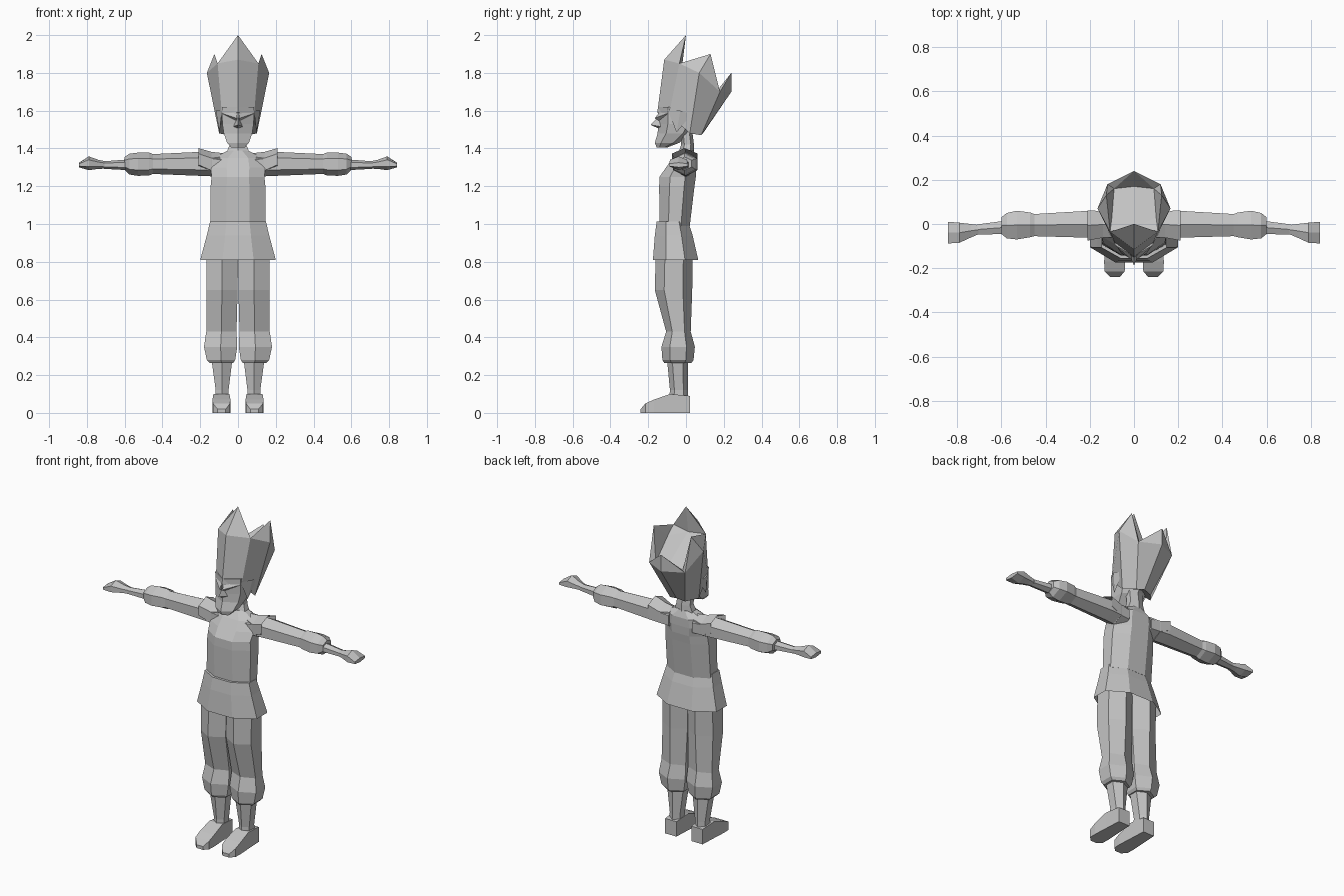
import bpy, bmesh, math

grey = bpy.data.materials.new("plain grey")
grey.diffuse_color = (0.55, 0.55, 0.55, 1)


def make(name, verts, faces, mirror=False):
    """Flat shaded mesh object, optionally mirrored across x = 0."""
    bm = bmesh.new()
    vs = [bm.verts.new(v) for v in verts]
    for f in faces:
        bm.faces.new([vs[i] for i in f])
    bmesh.ops.recalc_face_normals(bm, faces=bm.faces)
    me = bpy.data.meshes.new(name)
    bm.to_mesh(me)
    bm.free()
    me.materials.append(grey)
    ob = bpy.data.objects.new(name, me)
    bpy.context.collection.objects.link(ob)
    if mirror:
        ob.modifiers.new("Mirror", 'MIRROR').use_axis[0] = True
    return ob


def tube(name, axis, sections, n=6, turn=math.pi / 2, mirror=False, caps=(True, True)):
    """Loft of n-gons; each section is (position, u0, u1, v0, v1) extents."""
    unit = [(math.cos(turn + 2 * math.pi * i / n), math.sin(turn + 2 * math.pi * i / n)) for i in range(n)]
    mu = max(abs(p[0]) for p in unit)
    mv = max(abs(p[1]) for p in unit)
    verts, faces = [], []
    for t, u0, u1, v0, v1 in sections:
        for a, b in unit:
            u = (u0 + u1) / 2 + a / mu * (u1 - u0) / 2
            v = (v0 + v1) / 2 + b / mv * (v1 - v0) / 2
            verts.append({'x': (t, u, v), 'y': (u, t, v), 'z': (u, v, t)}[axis])
    for k in range(len(sections) - 1):
        for i in range(n):
            j = (i + 1) % n
            faces.append((k * n + i, k * n + j, (k + 1) * n + j, (k + 1) * n + i))
    if caps[0]:
        faces.append(range(n))
    if caps[1]:
        faces.append(range((len(sections) - 1) * n, len(sections) * n))
    return make(name, verts, faces, mirror)


EIGHT = math.pi / 8

# Trousers gathered below the knee
tube("trouser_leg", 'z', [
    (0.265, 0.025, 0.15, -0.115, 0.03), (0.28, 0.015, 0.165, -0.125, 0.04),
    (0.35, 0.004, 0.18, -0.13, 0.047), (0.43, 0.008, 0.168, -0.105, 0.025),
    (0.65, 0.002, 0.168, -0.165, 0.033), (0.85, 0.0, 0.168, -0.16, 0.035),
    (0.95, 0.0, 0.14, -0.14, 0.01)], mirror=True)

# Shins and feet
tube("shin", 'z', [
    (0.06, 0.05, 0.12, -0.09, 0.012), (0.12, 0.05, 0.118, -0.085, 0.01),
    (0.28, 0.03, 0.14, -0.10, 0.01)], mirror=True)
tube("foot", 'y', [
    (0.02, 0.05, 0.125, 0.0, 0.09), (-0.085, 0.045, 0.13, 0.0, 0.10),
    (-0.17, 0.04, 0.135, 0.0, 0.07), (-0.215, 0.042, 0.133, 0.0, 0.05),
    (-0.24, 0.065, 0.108, 0.0, 0.02)], n=4, turn=math.pi / 4, mirror=True)

# Flared tunic skirt, open below
tube("tunic_skirt", 'z', [
    (0.81, -0.20, 0.20, -0.175, 0.065), (0.94, -0.165, 0.165, -0.165, 0.035),
    (1.012, -0.148, 0.148, -0.155, 0.012)], n=8, turn=EIGHT, caps=(False, True))

# Torso with raised chest
tube("torso", 'z', [
    (0.99, -0.145, 0.145, -0.14, 0.02), (1.20, -0.145, 0.145, -0.142, 0.045),
    (1.25, -0.14, 0.14, -0.14, 0.052), (1.30, -0.145, 0.145, -0.105, 0.055),
    (1.35, -0.13, 0.13, -0.07, 0.055), (1.39, -0.05, 0.05, -0.035, 0.04)], n=8, turn=EIGHT)
tube("neck", 'z', [
    (1.35, -0.07, 0.07, -0.05, 0.045), (1.42, -0.045, 0.045, -0.025, 0.042),
    (1.52, -0.045, 0.045, -0.035, 0.03)], n=6)

# Arms held out sideways: sleeve, forearm, hand
tube("sleeve", 'x', [
    (0.08, -0.06, 0.055, 1.25, 1.37), (0.20, -0.062, 0.06, 1.255, 1.382),
    (0.45, -0.055, 0.045, 1.265, 1.37), (0.47, -0.06, 0.052, 1.257, 1.378),
    (0.53, -0.07, 0.06, 1.255, 1.378), (0.575, -0.065, 0.05, 1.262, 1.372),
    (0.60, -0.045, 0.03, 1.285, 1.355)], mirror=True)
tube("shoulder_pad", 'x', [
    (0.08, -0.04, 0.045, 1.30, 1.375), (0.14, -0.062, 0.058, 1.25, 1.382),
    (0.21, -0.075, 0.062, 1.285, 1.402)], caps=(True, False), mirror=True)
tube("forearm", 'x', [
    (0.58, -0.045, 0.015, 1.285, 1.342),
    (0.71, -0.048, -0.002, 1.292, 1.332)], mirror=True)
tube("hand", 'x', [
    (0.70, -0.045, -0.005, 1.293, 1.332), (0.74, -0.062, 0.0, 1.292, 1.34),
    (0.79, -0.085, 0.006, 1.285, 1.358), (0.842, -0.088, 0.01, 1.30, 1.325)], mirror=True)

# Head and face details
tube("head", 'z', [
    (1.405, -0.035, 0.035, -0.155, -0.10), (1.43, -0.058, 0.058, -0.165, -0.035),
    (1.48, -0.075, 0.075, -0.15, 0.03), (1.53, -0.083, 0.083, -0.148, 0.06),
    (1.62, -0.085, 0.085, -0.148, 0.06)])
make("nose", [(0, -0.145, 1.57), (0, -0.187, 1.525), (0.026, -0.13, 1.515), (-0.026, -0.13, 1.515),
              (0, -0.145, 1.505)],
     [(0, 1, 2), (0, 3, 1), (1, 4, 2), (1, 3, 4), (0, 2, 4, 3)])
make("brow", [(0.008, -0.145, 1.548), (0.008, -0.165, 1.56), (0.008, -0.148, 1.582),
              (0.08, -0.08, 1.57), (0.082, -0.10, 1.585), (0.08, -0.085, 1.605)],
     [(0, 1, 2), (3, 4, 5), (0, 1, 4, 3), (1, 2, 5, 4), (2, 0, 3, 5)], mirror=True)

# Tall hair: a flaring shell with pointed tips around a sunken crown (half, mirrored)
lower = [(0, -0.152, 1.59), (0.085, -0.09, 1.58), (0.10, 0.02, 1.48), (0.05, 0.08, 1.47), (0, 0.09, 1.48)]
rim = [(0, -0.115, 1.87), (0.108, -0.035, 1.85), (0.165, 0.07, 1.80), (0.12, 0.18, 1.70), (0, 0.24, 1.70)]
tips = [(0, 0, 2.0), (0.125, 0.13, 1.90), (0, 0.24, 1.80)]
crown = [(0, -0.02, 1.84), (0.10, 0.03, 1.81), (0, 0.17, 1.71), (0.09, 0.16, 1.70)]
shell = [(i, i + 1, i + 6, i + 5) for i in range(4)] + [(0, 1, 2, 3, 4)]
spikes = [(5, 6, 10), (6, 7, 11), (7, 8, 11), (8, 9, 12)]
inside = [(10, 6, 13), (13, 6, 14), (6, 11, 14), (11, 16, 14), (11, 8, 16),
          (8, 12, 16), (12, 15, 16), (13, 14, 16, 15)]
make("hair", lower + rim + tips + crown, shell + spikes + inside, mirror=True)

# Pointed side locks in front of the ears
make("side_lock", [(0.085, -0.095, 1.60), (0.118, -0.03, 1.60), (0.11, 0.03, 1.58),
                   (0.098, -0.05, 1.485), (0.08, -0.02, 1.60)],
     [(0, 1, 3), (1, 2, 3), (2, 4, 3), (4, 0, 3), (0, 4, 2, 1)], mirror=True)
